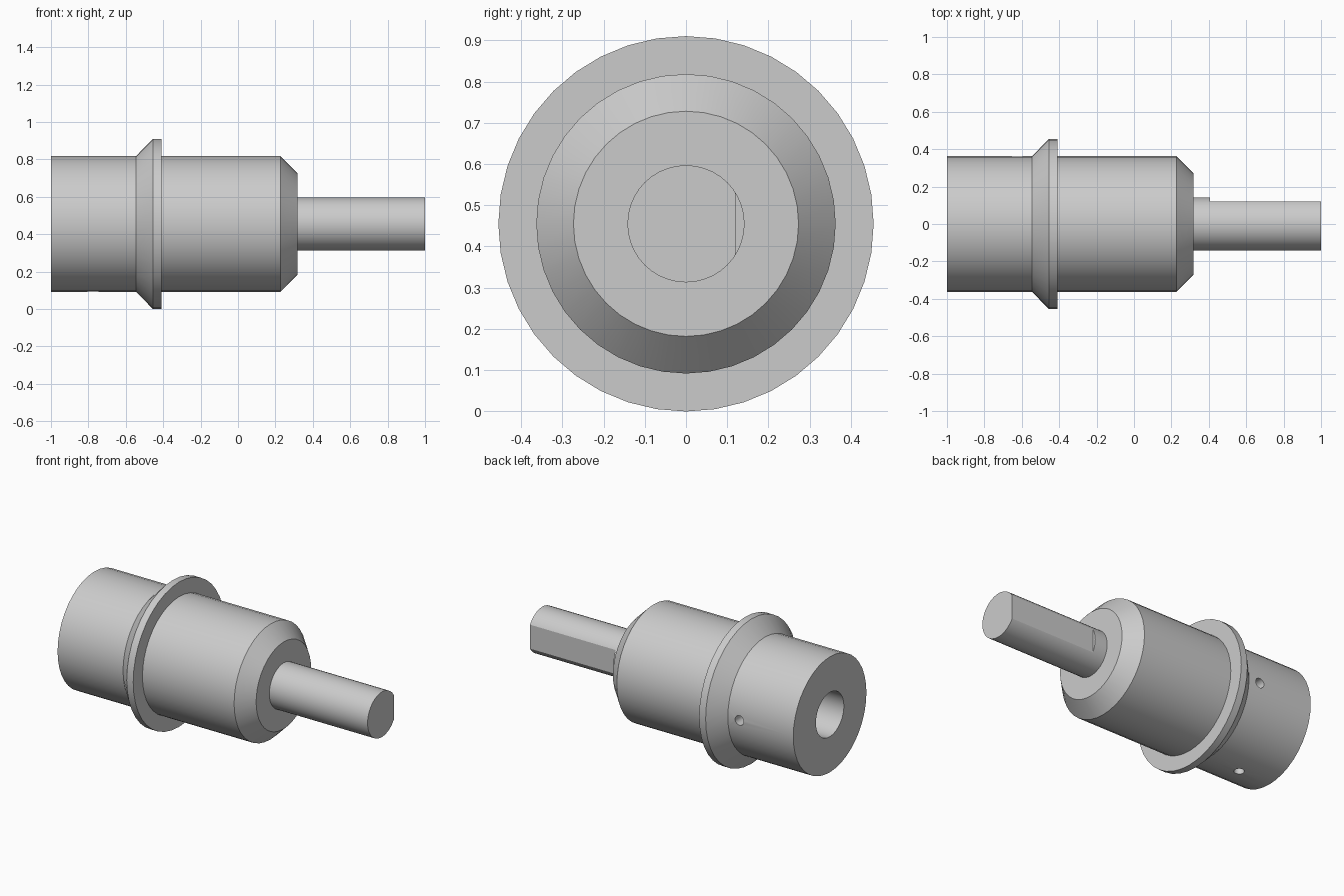
import bpy
import bmesh
from math import pi, sin, cos, radians
from mathutils import Matrix

cube = bpy.data.objects.get("Cube")
if cube:
    bpy.data.objects.remove(cube, do_unlink=True)

AXIS_Z = 0.455
SIDES = 40
BODY_R, FLANGE_R, NOSE_R = 0.363, 0.455, 0.273
SHAFT_R, BORE_R, HOLE_R = 0.142, 0.139, 0.03

steel = bpy.data.materials.new("steel grey")
steel.use_nodes = True
grey = (0.6, 0.6, 0.6, 1)
steel.diffuse_color = grey
steel.node_tree.nodes["Principled BSDF"].inputs["Base Color"].default_value = grey


def add_object(name, bm):
    bmesh.ops.recalc_face_normals(bm, faces=bm.faces)
    mesh = bpy.data.meshes.new(name)
    bm.to_mesh(mesh)
    bm.free()
    mesh.materials.append(steel)
    obj = bpy.data.objects.new(name, mesh)
    bpy.context.collection.objects.link(obj)
    return obj


def turned(name, profile):
    """Revolve (x, radius) points about the long axis; ends lie on the axis."""
    bm = bmesh.new()
    rings = []
    for x, r in profile:
        count = SIDES if r else 1
        angles = [2 * pi * i / SIDES for i in range(count)]
        rings.append([bm.verts.new((x, r * sin(a), AXIS_Z + r * cos(a))) for a in angles])
    for a, b in zip(rings, rings[1:]):
        for i in range(SIDES):
            j = (i + 1) % SIDES
            corners = [a[i % len(a)], a[j % len(a)], b[j % len(b)], b[i % len(b)]]
            bm.faces.new(list(dict.fromkeys(corners)))
    return add_object(name, bm)


def hole_cutter(name, location, rotation):
    bm = bmesh.new()
    bmesh.ops.create_cone(bm, cap_ends=True, segments=24, radius1=HOLE_R, radius2=HOLE_R,
                          depth=0.4, matrix=Matrix.Translation(location) @ rotation)
    return add_object(name, bm)


def cut(obj, cutter):
    mod = obj.modifiers.new("cut", "BOOLEAN")
    mod.operation = "DIFFERENCE"
    mod.solver = "EXACT"
    mod.object = cutter
    cutter.hide_render = True
    bpy.context.view_layer.objects.active = obj
    bpy.ops.object.modifier_apply(modifier=mod.name)
    bpy.data.objects.remove(cutter, do_unlink=True)


# Hub: blind bore, collar with a tapered back, chamfered nose
hub = turned("hub_body", [
    (-0.5, 0), (-0.5, BORE_R), (-1, BORE_R), (-1, BODY_R),
    (-0.545, BODY_R), (-0.455, FLANGE_R), (-0.41, FLANGE_R), (-0.41, BODY_R),
    (0.227, BODY_R), (0.317, NOSE_R), (0.317, 0)])

# Set screw holes running into the bore, one at the back and one below
cut(hub, hole_cutter("back_hole_cutter", (-0.625, 0.3, AXIS_Z), Matrix.Rotation(radians(90), 4, "X")))
cut(hub, hole_cutter("lower_hole_cutter", (-0.775, 0, AXIS_Z - 0.3), Matrix.Identity(4)))

# Drive shaft with a flat along its back
shaft = turned("drive_shaft", [(0.3, 0), (0.3, SHAFT_R), (1, SHAFT_R), (1, 0)])
bm = bmesh.new()
bmesh.ops.create_cube(bm, size=1, matrix=Matrix.Translation((0.905, 0.62, AXIS_Z)))
cut(shaft, add_object("flat_cutter", bm))

# Smooth round walls with crisp edges
for obj in (hub, shaft):
    bpy.ops.object.select_all(action="DESELECT")
    obj.select_set(True)
    bpy.context.view_layer.objects.active = obj
    bpy.ops.object.shade_smooth_by_angle(angle=radians(30))
